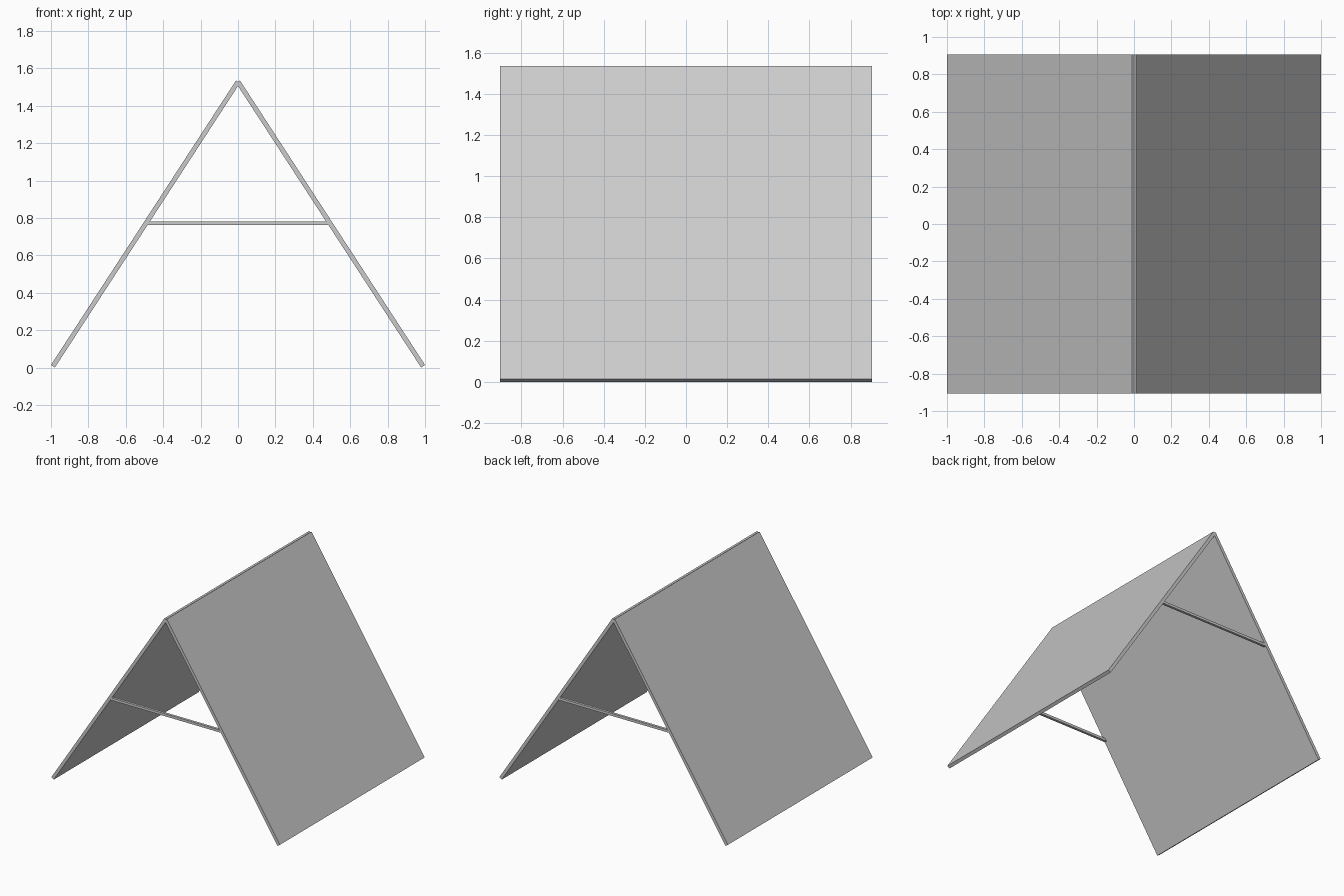
import bpy
from math import atan2, hypot
from mathutils import Vector

if "Cube" in bpy.data.objects:
    bpy.data.objects.remove(bpy.data.objects["Cube"])

HALF_DEPTH = 0.905
THICK = 0.025
BRACE = 0.02


def box(name, size, loc, tilt=0.0):
    bpy.ops.mesh.primitive_cube_add(size=1, location=loc, rotation=(0, tilt, 0))
    ob = bpy.context.object
    ob.name = name
    ob.scale = size
    bpy.ops.object.transform_apply(location=False, rotation=True, scale=True)
    return ob


# Two sloping square panels meeting at the ridge
foot = Vector((0.9895, 0, 0.007))
ridge = Vector((0.0, 0, 1.528))
run, rise = foot.x - ridge.x, ridge.z - foot.z
for side, label in ((1, "right"), (-1, "left")):
    mid = (foot + ridge) / 2
    box(f"{label}_panel", (hypot(run, rise), 2 * HALF_DEPTH, THICK),
        (side * mid.x, 0, mid.z), side * atan2(rise, run))

# Horizontal cross braces, flush with the front and back edges
for side, label in ((-1, "front"), (1, "back")):
    box(f"{label}_brace", (0.985, BRACE, BRACE),
        (0, side * (HALF_DEPTH - BRACE / 2), 0.772))
